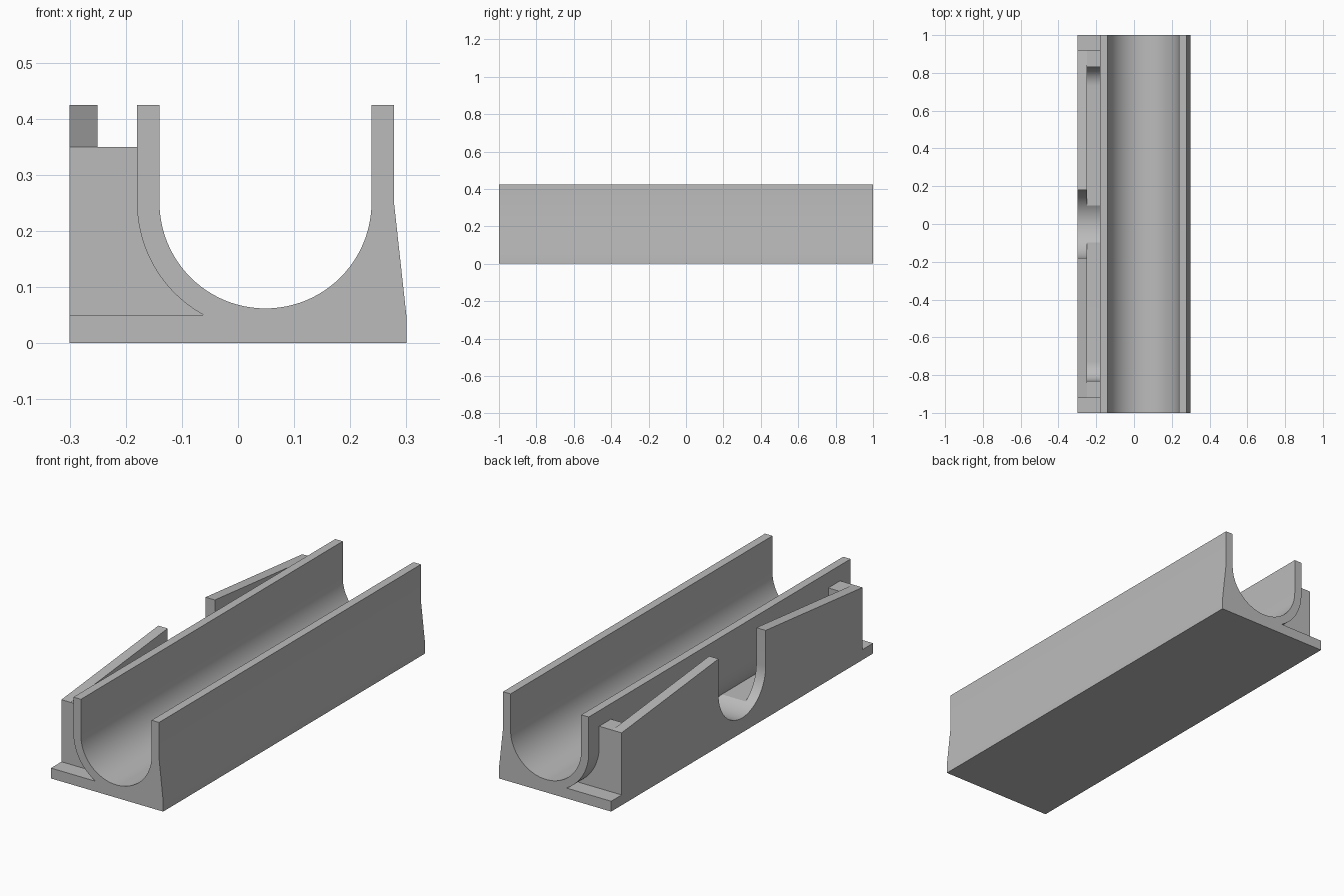
import bpy
import bmesh
import math

cube = bpy.data.objects.get("Cube")
if cube:
    bpy.data.objects.remove(cube, do_unlink=True)

grey = bpy.data.materials.new("plain_grey")
grey.use_nodes = True
colour = (0.5, 0.5, 0.5, 1)
grey.diffuse_color = colour
grey.node_tree.nodes["Principled BSDF"].inputs["Base Color"].default_value = colour


def arc(cx, cz, r, start, end, n=24):
    """Points on an arc, angles in degrees."""
    angles = [math.radians(start + (end - start) * i / n) for i in range(n + 1)]
    return [(cx + r * math.cos(a), cz + r * math.sin(a)) for a in angles]


def prism(name, outline, axis, low, high):
    """Extrude an outline (horizontal, height) along x or y."""
    bm = bmesh.new()
    place = (lambda h, z: (low, h, z)) if axis == "x" else (lambda h, z: (h, low, z))
    face = bm.faces.new([bm.verts.new(place(h, z)) for h, z in outline])
    new = bmesh.ops.extrude_face_region(bm, geom=[face])["geom"]
    depth = high - low
    bmesh.ops.translate(bm, verts=[g for g in new if isinstance(g, bmesh.types.BMVert)],
                        vec=(depth, 0, 0) if axis == "x" else (0, depth, 0))
    bmesh.ops.recalc_face_normals(bm, faces=bm.faces)
    mesh = bpy.data.meshes.new(name)
    bm.to_mesh(mesh)
    bm.free()
    mesh.materials.append(grey)
    obj = bpy.data.objects.new(name, mesh)
    bpy.context.collection.objects.link(obj)
    return obj


def select(obj):
    bpy.ops.object.select_all(action="DESELECT")
    obj.select_set(True)
    bpy.context.view_layer.objects.active = obj


BASE, TOP, LEDGE = 0.05, 0.425, 0.35      # heights
CX, CZ, BORE = 0.049, 0.251, 0.189        # trough bore
SHELL = 0.229                             # trough outer radius
END, SLOT, FLOOR, POCKET = 0.92, 0.18, 0.1, 0.83

# Trough and base plate in one long section
outer_end = 180 + math.degrees(math.asin((CZ - BASE) / SHELL))
section = [(-0.3, 0), (0.3, 0), (0.3, BASE), (0.278, CZ), (0.278, TOP), (CX + BORE, TOP)]
section += arc(CX, CZ, BORE, 0, -180, 48)
section += [(CX - BORE, TOP), (CX - SHELL, TOP)]
section += arc(CX, CZ, SHELL, 180, outer_end)
section += [(-0.3, BASE)]
trough = prism("trough", section, "y", -1, 1)

# Side wall with sloping tops and a round-bottomed slot
wall_outline = [(-END, BASE), (END, BASE), (END, LEDGE), (SLOT, TOP)]
wall_outline += arc(0, CZ, SLOT, 0, -180, 32)
wall_outline += [(-SLOT, TOP), (-END, LEDGE)]
side_wall = prism("side_wall", wall_outline, "x", -0.3, -0.25)

# Pocket between side wall and trough: filleted ends, slot sunk into its floor
fillet = 0.1
dip = math.degrees(math.asin((CZ - FLOOR) / SLOT))
pocket_outline = [(-END, BASE), (END, BASE), (END, LEDGE), (POCKET, LEDGE)]
pocket_outline += arc(POCKET - fillet, FLOOR + fillet, fillet, 0, -90, 12)
pocket_outline += arc(0, CZ, SLOT, -dip, dip - 180, 16)
pocket_outline += arc(fillet - POCKET, FLOOR + fillet, fillet, -90, -180, 12)
pocket_outline += [(-POCKET, LEDGE), (-END, LEDGE)]
pocket = prism("pocket_floor", pocket_outline, "x", -0.25, 0.1)

# Trim the pocket floor inside the curved trough shell
inset = SHELL - 0.02
keep = [(-0.4, 0), (CX, 0)] + arc(CX, CZ, inset, 270, 180) + [(CX - inset, 0.5), (-0.4, 0.5)]
trimmer = prism("pocket_trimmer", keep, "y", -1.1, 1.1)
trimmer.hide_render = True
trim = pocket.modifiers.new("trim", "BOOLEAN")
trim.operation = "INTERSECT"
trim.solver = "EXACT"
trim.object = trimmer
select(pocket)
bpy.ops.object.modifier_apply(modifier="trim")
bpy.data.objects.remove(trimmer, do_unlink=True)

# Smooth the curves, keep the corners sharp
for part in (trough, side_wall, pocket):
    select(part)
    bpy.ops.object.shade_smooth_by_angle(angle=math.radians(20))
